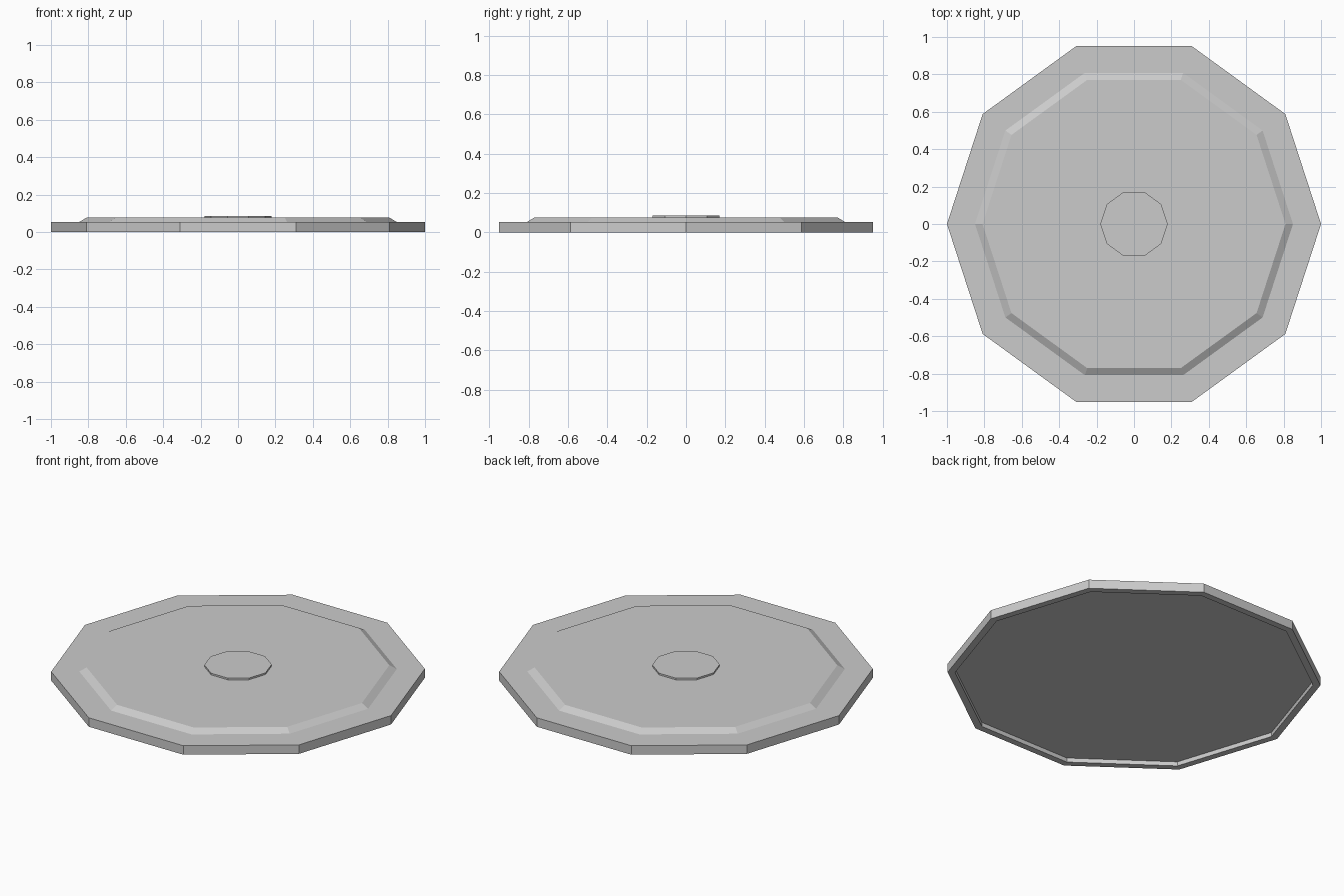
import bpy, bmesh
from math import cos, sin, tau

if "Cube" in bpy.data.objects:
    bpy.data.objects.remove(bpy.data.objects["Cube"])

SIDES = 10


def lathe(name, profile):
    """Turn a (radius, height) profile into a closed ten-sided flat-faced solid."""
    bm = bmesh.new()
    rings = [[bm.verts.new((r * cos(tau * i / SIDES), r * sin(tau * i / SIDES), z))
              for i in range(SIDES)] for r, z in profile]
    for a, b in zip(rings, rings[1:]):
        for i in range(SIDES):
            j = (i + 1) % SIDES
            bm.faces.new((a[i], a[j], b[j], b[i]))
    bm.faces.new(rings[0][::-1])
    bm.faces.new(rings[-1])
    bmesh.ops.recalc_face_normals(bm, faces=bm.faces)
    mesh = bpy.data.meshes.new(name)
    bm.to_mesh(mesh)
    bm.free()
    obj = bpy.data.objects.new(name, mesh)
    bpy.context.collection.objects.link(obj)
    return obj


# Plate: recessed underside, rim, outer wall, flat border, raised bevelled centre
lathe("plate", [(0.96, 0.025), (0.96, 0), (1, 0), (1, 0.053),
                (0.85, 0.053), (0.81, 0.076)])

# Small raised disc in the middle
lathe("centre_disc", [(0.18, 0.076), (0.18, 0.086)])
